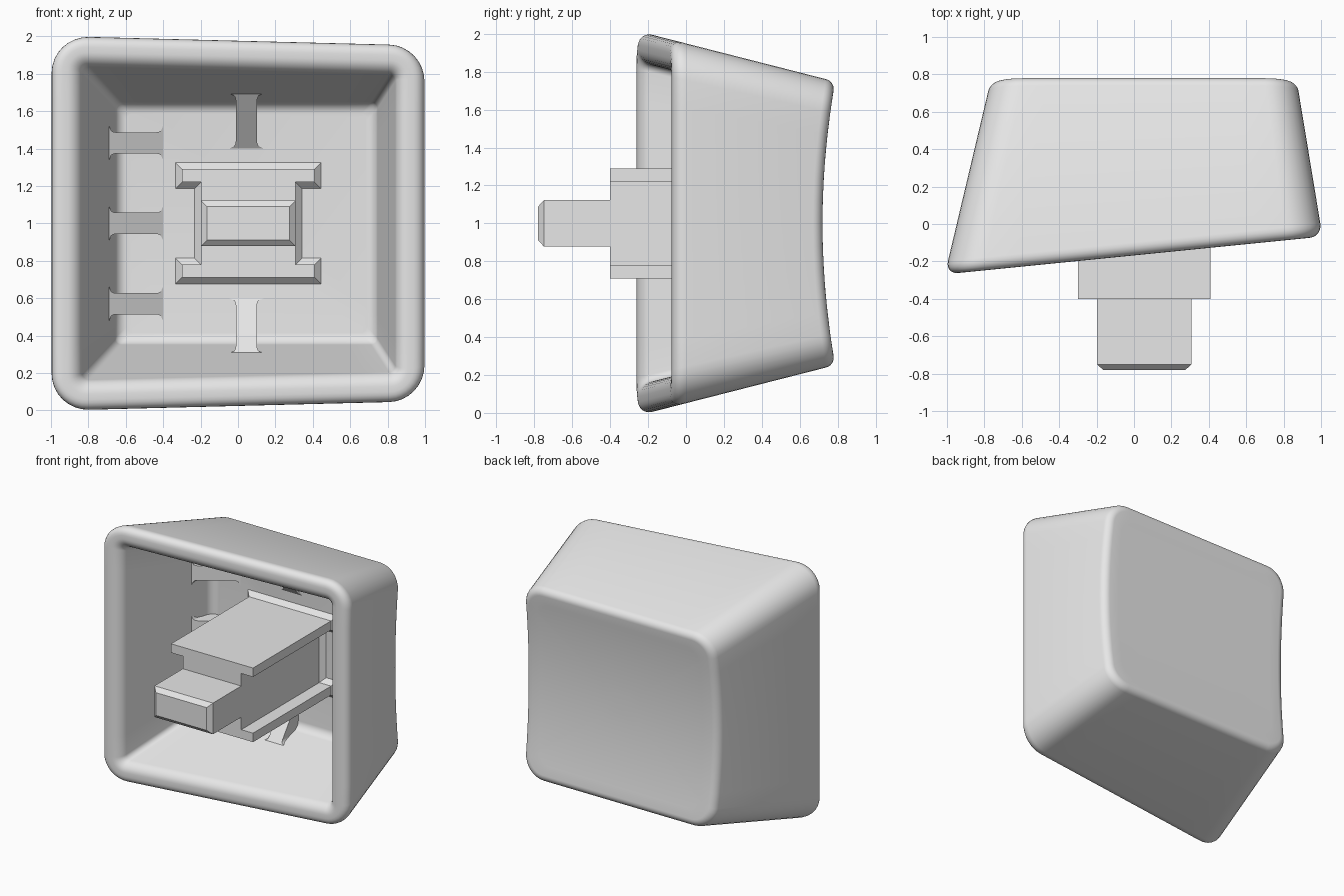
import bpy, bmesh
from math import sin, cos, pi, sqrt

cube = bpy.data.objects.get("Cube")
if cube:
    bpy.data.objects.remove(cube, do_unlink=True)

grey = bpy.data.materials.new("light_grey")
grey.use_nodes = True
colour = (0.8, 0.8, 0.8, 1)
grey.diffuse_color = colour
grey.node_tree.nodes["Principled BSDF"].inputs["Base Color"].default_value = colour

FLOOR = 0.6       # depth of the inner floor
WALL = 0.16       # wall thickness
MID_X = 0.055     # centre of the stem


def finish(name, bm, smooth=False):
    bmesh.ops.recalc_face_normals(bm, faces=bm.faces)
    mesh = bpy.data.meshes.new(name)
    bm.to_mesh(mesh)
    bm.free()
    mesh.materials.append(grey)
    ob = bpy.data.objects.new(name, mesh)
    bpy.context.collection.objects.link(ob)
    if smooth:
        bpy.ops.object.select_all(action='DESELECT')
        ob.select_set(True)
        bpy.context.view_layer.objects.active = ob
        bpy.ops.object.shade_smooth_by_angle(angle=0.7)
    return ob


def loft(bm, loops, cap_start=True, cap_end=True):
    rings = [[bm.verts.new(p) for p in loop] for loop in loops]
    n = len(rings[0])
    for a, b in zip(rings, rings[1:]):
        for i in range(n):
            j = (i + 1) % n
            bm.faces.new((a[i], a[j], b[j], b[i]))
    if cap_start:
        bm.faces.new(rings[0])
    if cap_end:
        bm.faces.new(rings[-1])


# Cap shell: tapered walls cut by a slanted rim and a dished face
ARC, EDGE = 8, 10


def outline(y, inset):
    """Rounded rectangle of the tapered body at depth y, as (x, z) points."""
    left = -1 + 0.237 * (y + 0.22) + inset
    right = 1 - 0.165 * (y + 0.02) - inset
    half = 1 - 0.255 * (y + 0.2) - inset
    r = max(0.2 - 0.03 * (y + 0.2) - inset, 0.035)
    corners = [(right - r, 1 + half - r), (left + r, 1 + half - r),
               (left + r, 1 - half + r), (right - r, 1 - half + r)]
    arcs = []
    for k, (cx, cz) in enumerate(corners):
        angles = [(k + s / ARC) * pi / 2 for s in range(ARC + 1)]
        arcs.append([(cx + r * cos(a), cz + r * sin(a)) for a in angles])
    pts = []
    for k, arc in enumerate(arcs):
        pts += arc
        (x0, z0), (x1, z1) = arc[-1], arcs[(k + 1) % 4][0]
        for s in range(1, EDGE):
            f = s / EDGE
            pts.append((x0 + (x1 - x0) * f, z0 + (z1 - z0) * f))
    return pts


def section(surface, inset):
    """Outline with every point slid along its wall onto y = surface(x, z)."""
    result = []
    for i in range(4 * (ARC + EDGE)):
        y = surface(0, 1)
        for _ in range(5):
            x, z = outlines(y, inset)[i]
            y = surface(x, z)
        result.append((x, y, z))
    return result


cache = {}


def outlines(y, inset):
    key = (round(y, 4), round(inset, 4))
    if key not in cache:
        cache[key] = outline(*key)
    return cache[key]


def dish(d):
    return lambda x, z: 0.72 + 0.12 * (z - 1) ** 2 - d


def rim(d):
    return lambda x, z: -0.168 + 0.1 * x + d


def floor(d):
    return lambda x, z: FLOOR - d


def fillet(r, steps=6):
    """(inset, depth) pairs running from the wall to the flat."""
    angles = [s / steps * pi / 2 for s in range(steps + 1)]
    return [(r * (1 - cos(a)), r * (1 - sin(a))) for a in angles]


edge = [section(dish(d), i) for i, d in fillet(0.05)]
loops = []
for s in range(1, 10):                       # dished face, centre outwards
    ring = []
    for x, y, z in edge[-1]:
        px, pz = MID_X + (x - MID_X) * s / 10, 1 + (z - 1) * s / 10
        ring.append((px, dish(0)(px, pz), pz))
    loops.append(ring)
loops += edge[::-1]
loops += [section(rim(d), i) for i, d in fillet(0.07)]
loops += [section(rim(d), WALL - i) for i, d in fillet(0.06)[::-1]]
loops += [section(floor(d), WALL + i) for i, d in fillet(0.05)]
bm = bmesh.new()
loft(bm, loops)
finish("cap_shell", bm, smooth=True)

# Stem base: H-shaped block with a flared foot on the floor
h_half = [(0.355, 0.29), (0.355, 0.22), (0.253, 0.22)]
h_right = h_half + [(x, -z) for x, z in h_half[::-1]]
h_shape = h_right + [(-x, -z) for x, z in h_right]


def h_loop(y, grow):
    pts = []
    n = len(h_shape)
    for i, (x, z) in enumerate(h_shape):
        (px, pz), (nx, nz) = h_shape[i - 1], h_shape[(i + 1) % n]
        ox = oz = 0
        for dx, dz in ((x - px, z - pz), (nx - x, nz - z)):
            length = sqrt(dx * dx + dz * dz)
            ox -= dz / length
            oz += dx / length
        pts.append((MID_X + x + ox * grow, y, 1 + z + oz * grow))
    return pts


bm = bmesh.new()
loft(bm, [h_loop(FLOOR + 0.04, 0.035), h_loop(FLOOR, 0.035),
          h_loop(FLOOR - 0.035, 0), h_loop(-0.4, 0)])
finish("stem_base", bm)


# Stem post: bar with a chamfered tip
def bar_loop(y, cut):
    w, h = 0.253 - cut, 0.122 - cut
    return [(MID_X + a * w, y, 1 + b * h)
            for a, b in ((1, 1), (-1, 1), (-1, -1), (1, -1))]


bm = bmesh.new()
loft(bm, [bar_loop(-0.38, 0), bar_loop(-0.75, 0), bar_loop(-0.78, 0.033)])
finish("stem_post", bm)


# Gussets: sloped braces from wall to floor, flared at both ends
def gusset(name, place, start, end, start_y):
    steps, flare = 24, 0.035
    length = abs(end - start)
    front, back = [], []
    for side in (1, -1):
        for s in range(steps + 1):
            t = s / steps if side == 1 else 1 - s / steps
            near = min(t, 1 - t) * length
            w = 0.057
            if near < flare:
                w += flare - sqrt(flare ** 2 - (flare - near) ** 2)
            p = start + (end - start) * t
            y = start_y + (FLOOR - start_y) * t
            front.append(place(p, y, side * w))
            back.append(place(p, FLOOR + 0.04, side * w))
    bm = bmesh.new()
    loft(bm, [front, back])
    finish(name, bm, smooth=True)


for label, z in (("upper", 1.43), ("middle", 1.0), ("lower", 0.57)):
    gusset(label + "_side_gusset", lambda p, y, w: (p, y, z + w), -0.69, -0.4, 0.41)
for label, sign in (("top", 1), ("bottom", -1)):
    gusset(label + "_gusset", lambda p, y, w: (0.045 + w, y, 1 + sign * p), 0.695, 0.4, 0.38)
